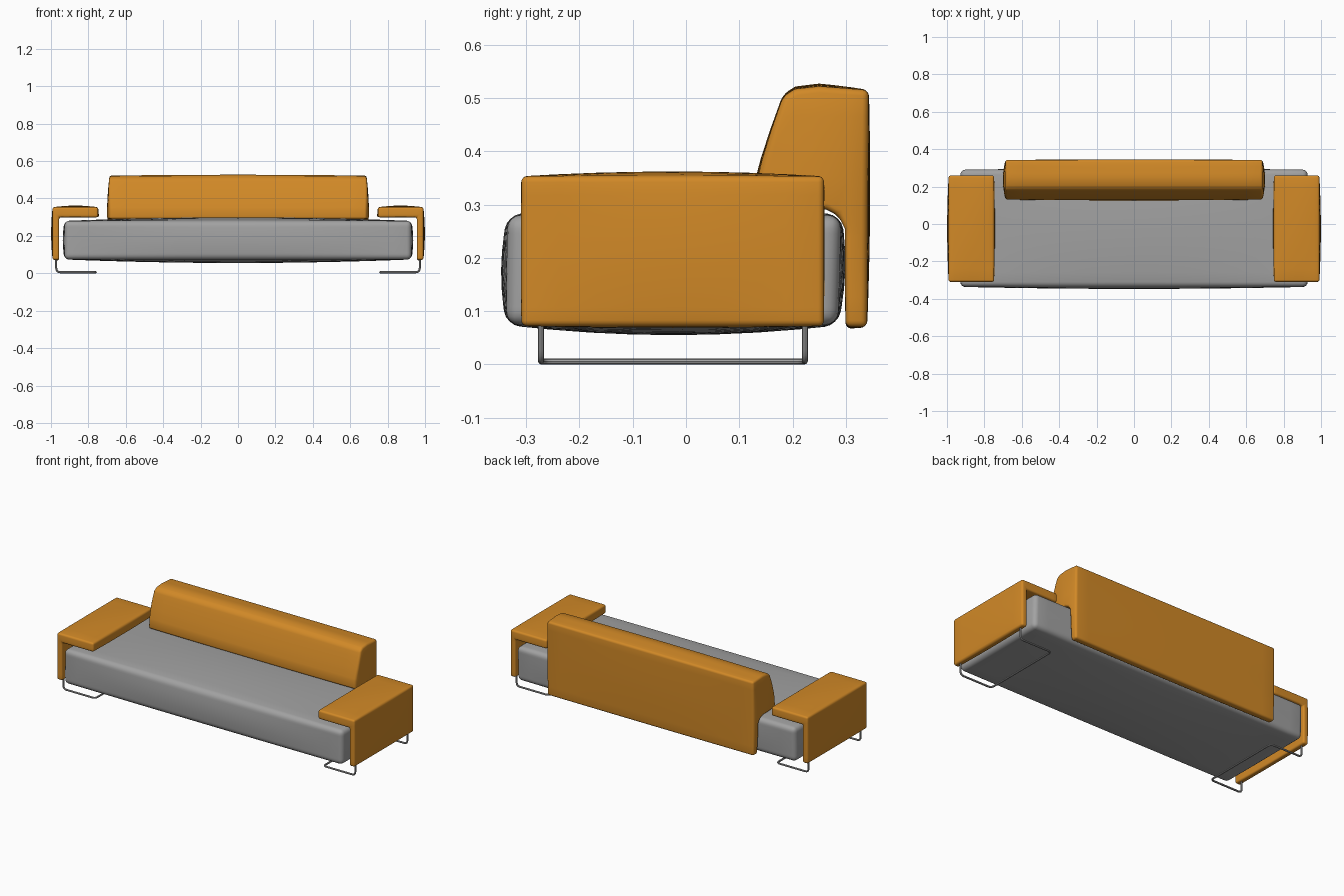
import bpy
import bmesh
import math
from mathutils import Vector

old = bpy.data.objects.get("Cube")
if old:
    bpy.data.objects.remove(old, do_unlink=True)


def material(name, color):
    m = bpy.data.materials.new(name)
    m.use_nodes = True
    m.diffuse_color = color
    m.node_tree.nodes["Principled BSDF"].inputs["Base Color"].default_value = color
    return m


ORANGE = material("orange fabric", (0.64, 0.25, 0.02, 1))
GREY = material("grey", (0.36, 0.36, 0.36, 1))


def smooth(ob):
    bpy.ops.object.select_all(action='DESELECT')
    ob.select_set(True)
    bpy.context.view_layer.objects.active = ob
    bpy.ops.object.shade_smooth_by_angle(angle=math.radians(40))


def cushion(name, profile, axis, lo, hi, bevel, puff, mat, cuts=(8, 8, 8)):
    """Extrude a profile along X or Y, round its edges, then puff its sides out."""
    bm = bmesh.new()

    def place(p, t):
        return (t, p[0], p[1]) if axis == 'X' else (p[0], t, p[1])

    base = bm.faces.new([bm.verts.new(place(p, lo)) for p in profile])
    ext = bmesh.ops.extrude_face_region(bm, geom=[base])
    shift = Vector((hi - lo, 0, 0) if axis == 'X' else (0, hi - lo, 0))
    bmesh.ops.translate(bm, vec=shift,
                        verts=[g for g in ext["geom"] if isinstance(g, bmesh.types.BMVert)])
    bmesh.ops.recalc_face_normals(bm, faces=bm.faces)
    sharp = [e for e in bm.edges if e.calc_face_angle(0) > math.radians(35)]
    bmesh.ops.bevel(bm, geom=sharp, offset=bevel, segments=4, profile=0.5,
                    affect='EDGES', clamp_overlap=True)

    # Slice into a grid so that the sides can curve
    low = [min(v.co[i] for v in bm.verts) for i in range(3)]
    high = [max(v.co[i] for v in bm.verts) for i in range(3)]
    for i in range(3):
        normal = Vector([float(i == k) for k in range(3)])
        for c in range(1, cuts[i]):
            at = normal * (low[i] + (high[i] - low[i]) * c / cuts[i])
            bmesh.ops.bisect_plane(bm, geom=bm.verts[:] + bm.edges[:] + bm.faces[:],
                                   plane_co=at, plane_no=normal, dist=1e-5)
    for v in bm.verts:
        n = [2 * (v.co[i] - low[i]) / (high[i] - low[i]) - 1 for i in range(3)]
        for i in range(3):
            a, b = n[(i + 1) % 3], n[(i + 2) % 3]
            v.co[i] += puff[i] * n[i] * (1 - a * a) * (1 - b * b)
    bmesh.ops.recalc_face_normals(bm, faces=bm.faces)
    me = bpy.data.meshes.new(name)
    bm.to_mesh(me)
    bm.free()
    me.materials.append(mat)
    ob = bpy.data.objects.new(name, me)
    bpy.context.collection.objects.link(ob)
    smooth(ob)
    return ob


def rounded_path(points, r, steps=4):
    """Replace the inner corners of a path with small arcs."""
    pts = [Vector(p) for p in points]
    out = [pts[0]]
    for a, b, c in zip(pts, pts[1:], pts[2:]):
        p, q = b + (a - b).normalized() * r, b + (c - b).normalized() * r
        for k in range(steps + 1):
            t = k / steps
            out.append(p * (1 - t) ** 2 + b * 2 * t * (1 - t) + q * t * t)
    return out + [pts[-1]]


# Long seat cushion
cushion("seat", [(-0.337, 0.074), (0.285, 0.074), (0.291, 0.28), (-0.335, 0.28)],
        'X', -0.927, 0.927, 0.025, (0.01, 0.011, 0.019), GREY, (20, 8, 6))

# Backrest that hooks over the rear of the seat
cushion("backrest",
        [(0.299, 0.07), (0.34, 0.07), (0.343, 0.515), (0.25, 0.522), (0.205, 0.517),
         (0.182, 0.503), (0.16, 0.44), (0.143, 0.385), (0.132, 0.34), (0.13, 0.291),
         (0.262, 0.291), (0.285, 0.28), (0.298, 0.255)],
        'X', -0.687, 0.687, 0.012, (0.014, 0.004, 0.005), ORANGE, (16, 6, 8))

for side, s in (("left", 1), ("right", -1)):
    # Folded armrest, an upright panel with a flat top
    arm = [(0.956, 0.072), (0.991, 0.072), (0.991, 0.353), (0.748, 0.353),
           (0.748, 0.299), (0.956, 0.299)]
    lo, hi = -0.309, 0.259
    cushion(side + "_armrest", [(s * x, z) for x, z in arm], 'Y', lo, hi, 0.011,
            (0.008, 0.002, 0.009), ORANGE, (8, 8, 8))

    # Bent wire sled foot
    front, rear, out, inn, floor = -0.272, 0.223, 0.972, 0.76, 0.0055
    path = rounded_path([(s * out, front, 0.085), (s * out, front, floor),
                         (s * inn, front, floor), (s * inn, rear, floor),
                         (s * out, rear, floor), (s * out, rear, 0.085)], 0.022)
    cu = bpy.data.curves.new(side + "_foot", 'CURVE')
    cu.dimensions = '3D'
    cu.bevel_depth = 0.0055
    cu.bevel_resolution = 2
    cu.use_fill_caps = True
    sp = cu.splines.new('POLY')
    sp.points.add(len(path) - 1)
    for pt, co in zip(sp.points, path):
        pt.co = (*co, 1)
    cu.materials.append(GREY)
    foot = bpy.data.objects.new(side + "_foot", cu)
    bpy.context.collection.objects.link(foot)
    # Turn the wire into a mesh for smooth shading
    bpy.ops.object.select_all(action='DESELECT')
    foot.select_set(True)
    bpy.context.view_layer.objects.active = foot
    bpy.ops.object.convert(target='MESH')
    smooth(bpy.context.view_layer.objects.active)
